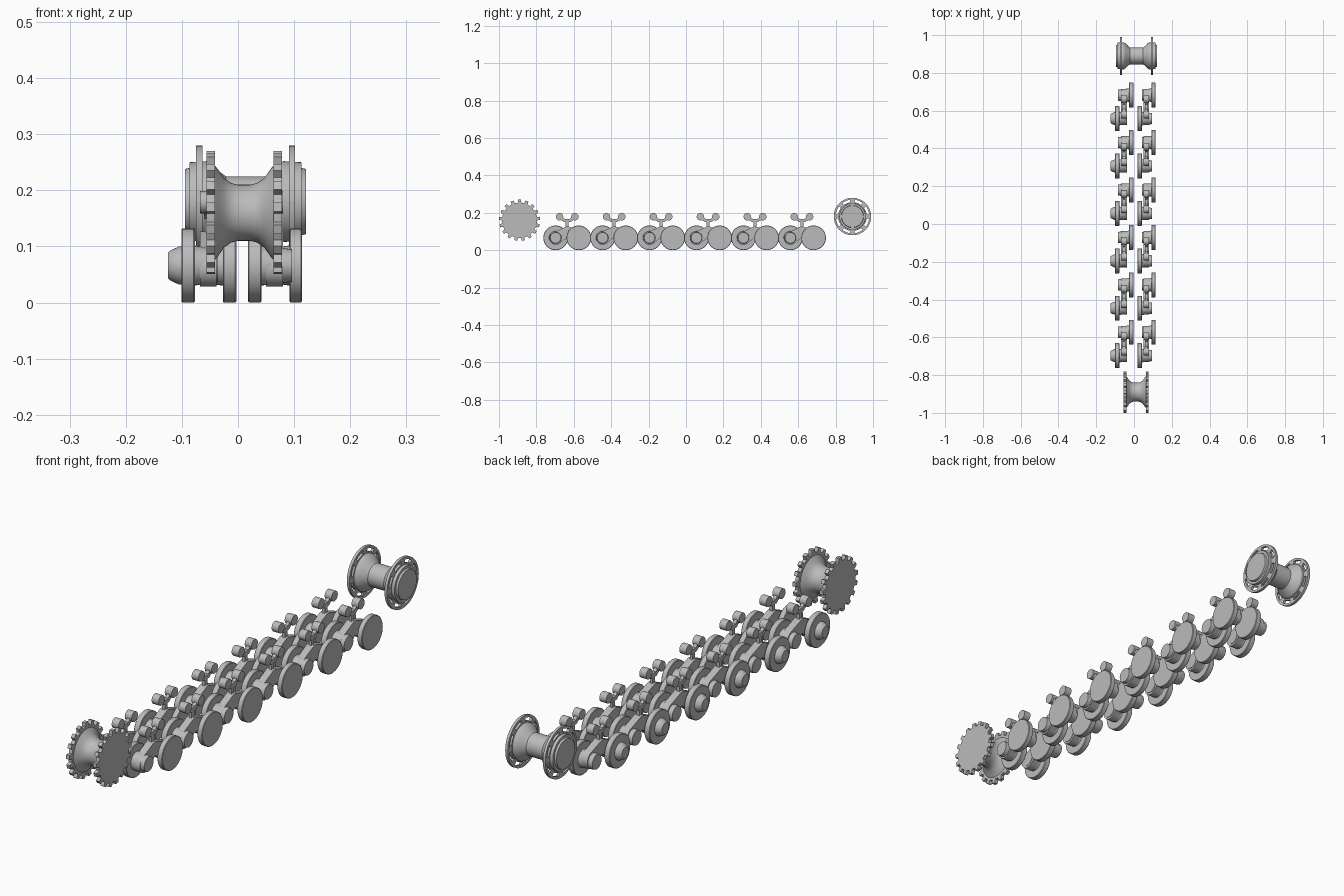
import bpy, bmesh, math
from mathutils import Vector

if "Cube" in bpy.data.objects:
    bpy.data.objects.remove(bpy.data.objects["Cube"])

steel = bpy.data.materials.new("bare_grey_steel")
steel.diffuse_color = (0.5, 0.5, 0.5, 1)
steel.use_nodes = True
steel.node_tree.nodes["Principled BSDF"].inputs["Base Color"].default_value = steel.diffuse_color


def finish(name, bm):
    bmesh.ops.recalc_face_normals(bm, faces=bm.faces)
    me = bpy.data.meshes.new(name)
    bm.to_mesh(me)
    bm.free()
    me.materials.append(steel)
    ob = bpy.data.objects.new(name, me)
    bpy.context.collection.objects.link(ob)
    bpy.ops.object.select_all(action='DESELECT')
    ob.select_set(True)
    bpy.context.view_layer.objects.active = ob
    bpy.ops.object.shade_smooth_by_angle(angle=math.radians(30))
    return ob


def lathe(bm, profile, y, z, n=40):
    """Revolve (x, radius) points about an axis along x; ends are capped."""
    rings = []
    for x, r in profile:
        rings.append([bm.verts.new((x, y + r * math.cos(2 * math.pi * i / n),
                                    z + r * math.sin(2 * math.pi * i / n))) for i in range(n)])
    for a, b in zip(rings, rings[1:]):
        for i in range(n):
            j = (i + 1) % n
            bm.faces.new((a[i], a[j], b[j], b[i]))
    bm.faces.new(rings[0])
    bm.faces.new(rings[-1])


def plate(bm, pts, x0, x1):
    """Extrude a (y, z) outline from x0 to x1."""
    a = [bm.verts.new((x0, y, z)) for y, z in pts]
    b = [bm.verts.new((x1, y, z)) for y, z in pts]
    bm.faces.new(a)
    bm.faces.new(b)
    for i in range(len(pts)):
        j = (i + 1) % len(pts)
        bm.faces.new((a[i], a[j], b[j], b[i]))


def link(bm, a, ra, b, rb, x0, x1, n=12):
    """Rounded bar between two (y, z) centres with end radii ra and rb."""
    a, b = Vector(a), Vector(b)
    d = b - a
    ang = math.atan2(d.y, d.x)
    off = math.acos(max(-1, min(1, (ra - rb) / d.length)))
    pts = []
    for c, r, s, e in ((a, ra, ang + off, ang + 2 * math.pi - off), (b, rb, ang - off, ang + off)):
        for i in range(n + 1):
            t = s + (e - s) * i / n
            pts.append((c.x + r * math.cos(t), c.y + r * math.sin(t)))
    plate(bm, pts, x0, x1)


def sector(bm, y, z, r0, r1, t0, t1, x0, x1, n=4):
    ts = [t0 + (t1 - t0) * i / n for i in range(n + 1)]
    pts = [(y + r1 * math.cos(t), z + r1 * math.sin(t)) for t in ts]
    pts += [(y + r0 * math.cos(t), z + r0 * math.sin(t)) for t in reversed(ts)]
    plate(bm, pts, x0, x1)


# Drive sprocket: two toothed plates on a flared spool
SY, SZ, TEETH = -0.89, 0.16, 17
bm = bmesh.new()
for x0, x1 in ((-0.056, -0.041), (0.063, 0.078)):
    pts = []
    for k in range(TEETH):
        for f, r in ((-0.5, 0.094), (-0.28, 0.094), (-0.2, 0.11), (0.2, 0.11), (0.28, 0.094)):
            t = 2 * math.pi * (k + f) / TEETH + math.pi / 2
            pts.append((SY + r * math.cos(t), SZ + r * math.sin(t)))
    plate(bm, pts, x0, x1)
finish("sprocket_toothed_rings", bm)
bm = bmesh.new()
lathe(bm, [(-0.042, 0.085), (-0.036, 0.078), (-0.025, 0.062), (-0.012, 0.053), (0, 0.05),
           (0.022, 0.05), (0.034, 0.053), (0.047, 0.062), (0.058, 0.078), (0.064, 0.085)], SY, SZ, 48)
finish("sprocket_spool", bm)

# Idler: stepped hubs with slotted rims
IY, IZ, IX = 0.89, 0.18, 0.0135
half = [(0.108, 0.058), (0.1, 0.06), (0.1, 0.07), (0.068, 0.072), (0.06, 0.068), (0.045, 0.052), (0.035, 0.045)]
bm = bmesh.new()
lathe(bm, [(IX - x, r) for x, r in half] + [(IX + x, r) for x, r in reversed(half)], IY, IZ, 48)
finish("idler_hub", bm)
bm = bmesh.new()
for s in (-1, 1):
    x0, x1 = sorted((IX + s * 0.077, IX + s * 0.088))
    lathe(bm, [(x0, 0.077), (x1, 0.077)], IY, IZ, 48)
    for k in range(8):
        t = k * math.pi / 4
        sector(bm, IY, IZ, 0.09, 0.1, t, t + math.pi / 4, x0, x1, 6)
        sector(bm, IY, IZ, 0.07, 0.095, t - 0.14, t + 0.14, x0, x1, 3)
finish("idler_slotted_rims", bm)

# Six axle stations, each with a left and a right staggered wheel pair
WZ, R = 0.066, 0.066
for i in range(6):
    yf = -0.697 + 0.251 * i
    yr = yf + 0.124
    ym = (yf + yr) / 2
    for side, front, rear, hub_f, hub_r, arm in (
            ("left", (-0.101, -0.077), (-0.027, -0.003), -0.036, -0.086, (-0.068, -0.038)),
            ("right", (0.018, 0.042), (0.092, 0.114), 0.096, 0.042, (0.05, 0.08))):
        tag = f"{side}_{i + 1}"
        # Road wheels
        bm = bmesh.new()
        for (x0, x1), y in ((front, yf), (rear, yr)):
            lathe(bm, [(x0, R - 0.002), (x0 + 0.002, R), (x1 - 0.002, R), (x1, R - 0.002)], y, WZ)
        if side == "left":
            lathe(bm, [(-0.125, 0.022), (-0.122, 0.026), (-0.105, 0.034), (-0.1, 0.034)], yf, WZ, 32)
        finish("road_wheels_" + tag, bm)
        # Axle hubs
        bm = bmesh.new()
        lathe(bm, [(front[1] - 0.002, 0.036), (hub_f, 0.029)], yf, WZ, 28)
        inner = rear[0] + 0.002
        lathe(bm, [(inner, 0.036), (hub_r, 0.029)], yr, WZ, 28)
        finish("axle_hubs_" + tag, bm)
        # Arched suspension arm
        bm = bmesh.new()
        link(bm, (yf, 0.062), 0.034, (ym, 0.102), 0.025, *arm)
        link(bm, (ym, 0.102), 0.025, (yr, 0.07), 0.034, *arm)
        finish("suspension_arm_" + tag, bm)
        # Return roller rocker above the arm
        bm = bmesh.new()
        c = (arm[0] + arm[1]) / 2
        for s in (-1, 1):
            yo = ym + s * 0.041
            link(bm, (ym + s * 0.014, 0.158), 0.007, (yo, 0.178), 0.011, c - 0.007, c + 0.007, 6)
            lathe(bm, [(c - 0.015, 0.02), (c + 0.015, 0.02)], yo, 0.179, 24)
        link(bm, (ym - 0.014, 0.158), 0.008, (ym + 0.014, 0.158), 0.008, c - 0.008, c + 0.008, 6)
        plate(bm, [(ym - 0.008, 0.11), (ym + 0.008, 0.11), (ym + 0.008, 0.158), (ym - 0.008, 0.158)],
              c - 0.006, c + 0.006)
        finish("return_rollers_" + tag, bm)
